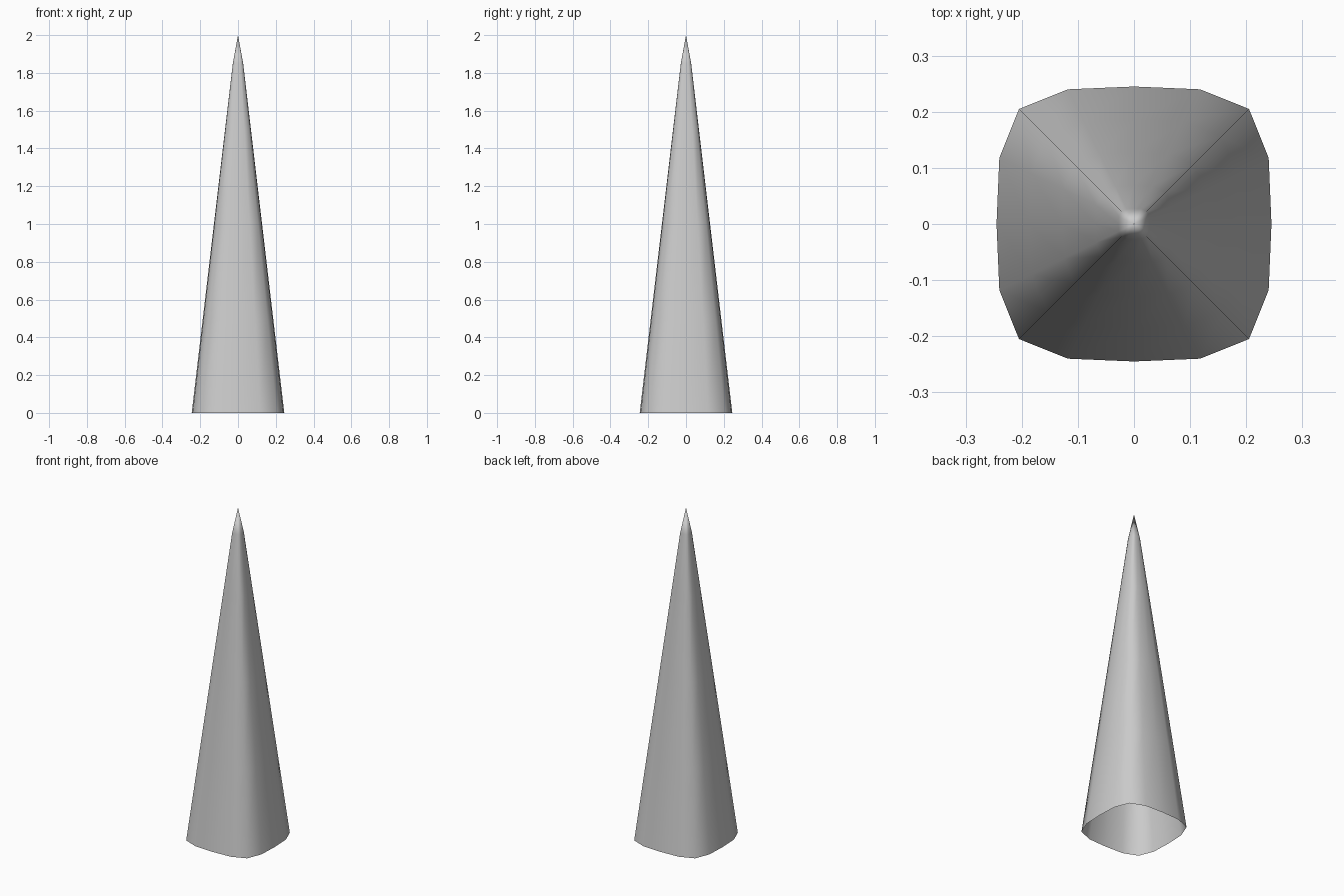
import bpy, bmesh
from mathutils import Matrix, Vector
from math import pi

if "Cube" in bpy.data.objects:
    bpy.data.objects.remove(bpy.data.objects["Cube"])

# Rounded-square section: one quarter, repeated four times
QUARTER = [(0.205, -0.205), (0.24, -0.118), (0.245, 0.0), (0.24, 0.118)]
section = []
for q in range(4):
    rot = Matrix.Rotation(q * pi / 2, 2)
    section += [rot @ Vector(p) for p in QUARTER]

bm = bmesh.new()


def ring(z, scale):
    return [bm.verts.new((p.x * scale, p.y * scale, z)) for p in section]


# Tapered body, open at the bottom, closing to a steeper tip
rings = [ring(z, 1 + (0.112 - 1) * z / 1.85) for z in (0, 0.5, 1.0, 1.5, 1.85)]
apex = bm.verts.new((0, 0, 2))
n = len(section)
for lower, upper in zip(rings, rings[1:]):
    for i in range(n):
        j = (i + 1) % n
        bm.faces.new((lower[i], lower[j], upper[j], upper[i]))
for i in range(n):
    bm.faces.new((rings[-1][i], rings[-1][(i + 1) % n], apex))
for f in bm.faces:
    f.smooth = True

mesh = bpy.data.meshes.new("spike")
bm.to_mesh(mesh)
bm.free()
bpy.context.collection.objects.link(bpy.data.objects.new("spike", mesh))
